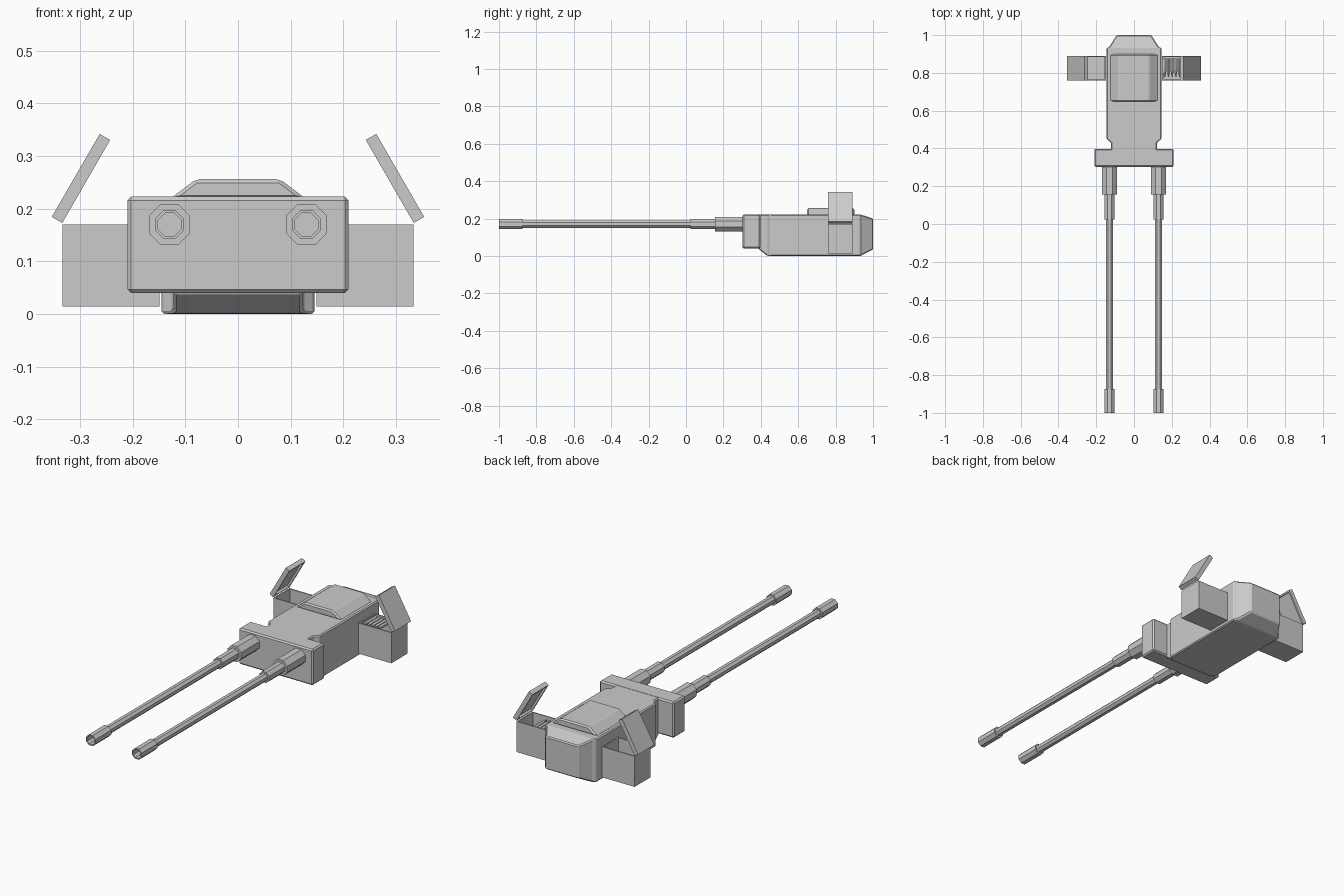
import bpy, bmesh, math
from mathutils import Matrix, Vector

if "Cube" in bpy.data.objects:
    bpy.data.objects.remove(bpy.data.objects["Cube"])


def finish(bm, name, bevel=0.0):
    bmesh.ops.recalc_face_normals(bm, faces=bm.faces)
    me = bpy.data.meshes.new(name)
    bm.to_mesh(me)
    bm.free()
    ob = bpy.data.objects.new(name, me)
    bpy.context.collection.objects.link(ob)
    if bevel:
        m = ob.modifiers.new("edge_bevel", 'BEVEL')
        m.width = bevel
        m.segments = 1
        m.limit_method = 'ANGLE'
        m.angle_limit = math.radians(25)
    return ob


def loft(name, rings, bevel=0.0):
    """Skin equal-length rings of points and cap both ends."""
    bm = bmesh.new()
    vs = [[bm.verts.new(p) for p in r] for r in rings]
    n = len(vs[0])
    for a, b in zip(vs, vs[1:]):
        for i in range(n):
            j = (i + 1) % n
            bm.faces.new((a[i], a[j], b[j], b[i]))
    bm.faces.new(vs[0])
    bm.faces.new(vs[-1])
    return finish(bm, name, bevel)


def section(y, bottom, top, z0, z1):
    return [(-bottom, y, z0), (bottom, y, z0), (top, y, z1), (-top, y, z1)]


def tray(name, size, matrix, wall, depth):
    """Box hollowed from its local top face."""
    bm = bmesh.new()
    bmesh.ops.create_cube(bm, size=1)
    bmesh.ops.scale(bm, vec=size, verts=bm.verts)
    top = max(bm.faces, key=lambda f: f.calc_center_median().z)
    bmesh.ops.inset_region(bm, faces=[top], thickness=wall)
    new = bmesh.ops.extrude_discrete_faces(bm, faces=[top])["faces"][0]
    bmesh.ops.translate(bm, vec=(0, 0, -depth), verts=new.verts)
    bm.transform(matrix)
    return finish(bm, name)


def lathe(name, profile, cx, cz, sides=8):
    """Faceted turning along y; profile is (y, flat-to-centre radius)."""
    k = 1 / math.cos(math.pi / sides)
    rings = []
    for y, r in profile:
        rings.append([(cx + r * k * math.cos((i + .5) * math.tau / sides), y,
                       cz + r * k * math.sin((i + .5) * math.tau / sides))
                      for i in range(sides)])
    return loft(name, rings)


# Main housing with slanted underside, side notch and tapered rear
loft("housing", [section(y, w, w, a, b) for y, w, a, b in (
    (.385, .122, .040, .222), (.432, .122, .002, .222),
    (.450, .145, .000, .222), (.932, .145, .000, .222),
    (.938, .131, .003, .220), (1.0, .092, .035, .200))], .005)

# Wide front block
loft("front_block", [section(y, .21, .21, .04, .223) for y in (.303, .398)], .007)

# Raised top cover
loft("top_cover", [section(.648, .13, .08, .218, .256),
                   section(.900, .13, .08, .218, .256)], .007)

# Twin octagonal barrels with hollow muzzles
barrel = [(-.88, .0215), (-1, .0215), (-1, .027), (-.874, .027),
          (-.874, .0195), (.025, .0195), (.025, .027), (.155, .027),
          (.155, .039), (.31, .039)]

for s, side in ((-1, "left"), (1, "right")):
    lathe(side + "_barrel", barrel, s * .13, .17)
    # Open feed box and raised lid
    tray(side + "_box", (.184, .13, .156),
         Matrix.Translation((s * .241, .825, .092)), .009, .14)
    tray(side + "_lid", (.182, .13, .023),
         Matrix.Translation((s * .298, .825, .2575))
         @ Matrix.Rotation(s * math.radians(240), 4, 'Y'), .012, .011)

# Row of pointed rounds in the right box
for i in range(5):
    lathe("round_%d" % (i + 1),
          [(.777, .002), (.800, .006), (.812, .0085), (.876, .0085)],
          .163 + i * .0195, .158, 6)
